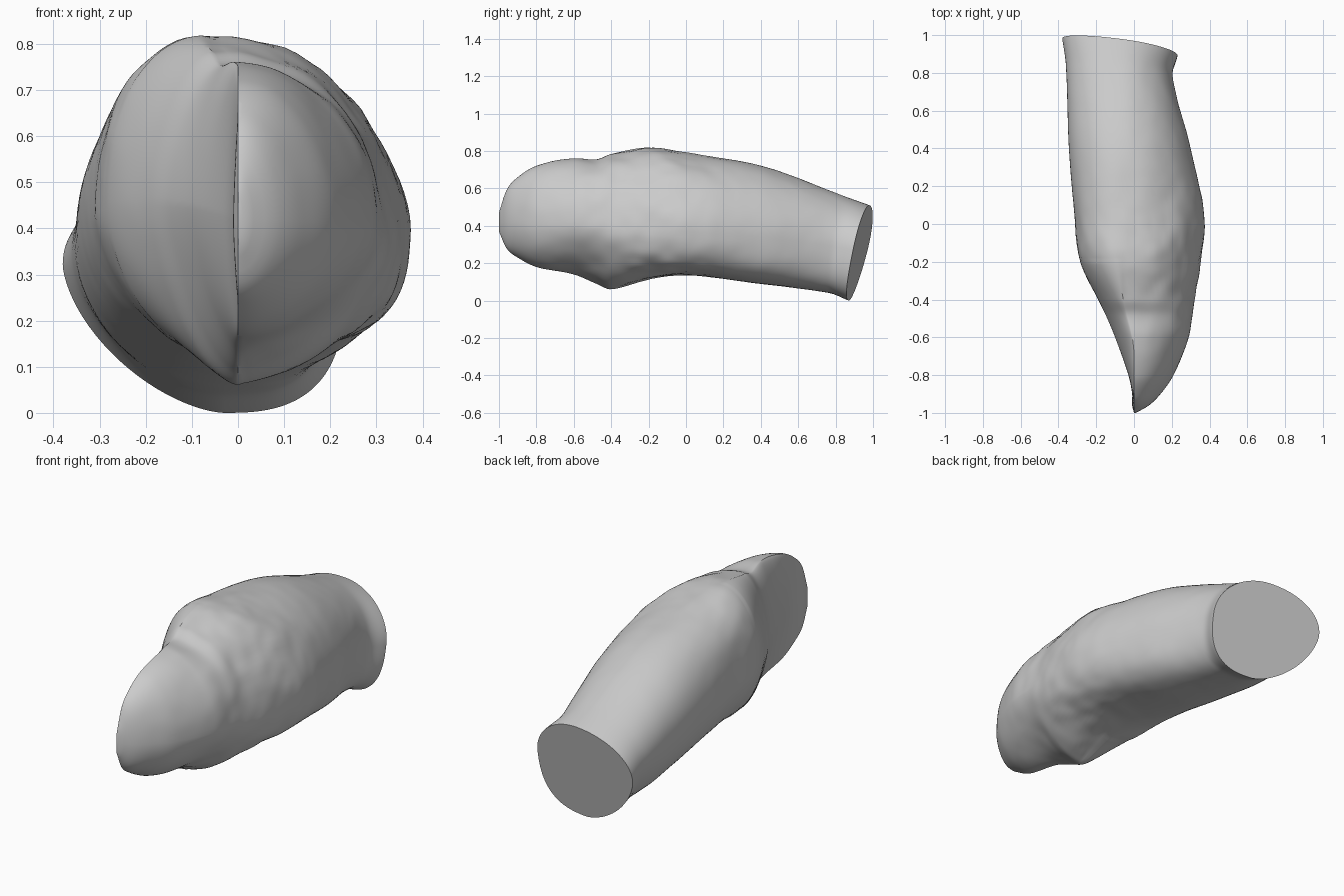
import bpy, bmesh, math
from mathutils import Vector, noise

if "Cube" in bpy.data.objects:
    bpy.data.objects.remove(bpy.data.objects["Cube"])

# Outline stations along the limb: y, x_left, x_right, z_bottom, z_top
STATIONS = [
    (-1.00, 0.00, 0.01, 0.37, 0.47),
    (-0.96, -0.01, 0.08, 0.28, 0.59),
    (-0.90, -0.01, 0.14, 0.23, 0.66),
    (-0.80, -0.03, 0.21, 0.18, 0.72),
    (-0.60, -0.10, 0.29, 0.14, 0.76),
    (-0.48, -0.15, 0.31, 0.09, 0.755),
    (-0.40, -0.19, 0.32, 0.06, 0.785),
    (-0.20, -0.285, 0.35, 0.11, 0.82),
    (0.00, -0.31, 0.375, 0.135, 0.79),
    (0.40, -0.345, 0.30, 0.09, 0.72),
    (0.80, -0.36, 0.205, 0.04, 0.56),
    (0.93, -0.38, 0.23, 0.00, 0.51),
]
ROWS, SIDES = 150, 96


def ramp(a, b, y):
    t = min(1, max(0, (y - a) / (b - a)))
    return t * t * (3 - 2 * t)


def hump(centre, width, y):
    return math.exp(-((y - centre) / width) ** 2)


def slope(i, k):
    a, b = STATIONS[max(i - 1, 0)], STATIONS[min(i + 1, len(STATIONS) - 1)]
    return (b[k] - a[k]) / (b[0] - a[0])


def outline(y):
    """Smooth interpolation between the stations."""
    i = max(j for j in range(len(STATIONS) - 1) if STATIONS[j][0] <= y + 1e-9)
    a, b = STATIONS[i], STATIONS[i + 1]
    h = b[0] - a[0]
    t = (y - a[0]) / h
    return [(2*t**3 - 3*t*t + 1) * a[k] + (3*t*t - 2*t**3) * b[k]
            + h * ((t**3 - 2*t*t + t) * slope(i, k) + (t**3 - t*t) * slope(i + 1, k))
            for k in range(1, 5)]


def ring_point(y, ang):
    xl, xr, zb, zt = outline(y)
    c, s = math.cos(ang), math.sin(ang)
    right, up = c >= 0, s >= 0
    # where the crown, keel and widest points sit
    xm = -0.06 * ramp(-0.7, -0.3, y) if up else -0.03 * ramp(0.3, 0.9, y)
    zm = 0.37 - 0.05 * y - 0.06 * max(0, y) ** 2 if right else 0.455 - 0.05 * y - 0.1 * y * y
    # roundness: 2 = ellipse, 1 = straight (flattened cut face, undercut belly)
    if not right:
        n = 1.45 + 0.65 * ramp(-0.6, 0.0, y)
        n += 0.3 * hump(-0.1, 0.3, y) if up else -0.5 * ramp(0.6, 0.93, y)
    elif up:
        n = 1.97 + 0.2 * hump(-0.48, 0.1, y)
    else:
        n = 1.9 + 0.8 * ramp(-0.5, 0.0, y) - 0.4 * hump(-0.5, 0.2, y)
    x = xm + ((xr if right else xl) - xm) * abs(c) ** (2 / n)
    z = zm + ((zt if up else zb) - zm) * abs(s) ** (2 / n)
    # lumpy flesh, strongest on the outer middle, absent on the cut faces
    amp = 0.003 + 0.011 * hump(-0.2, 0.3, y)
    amp *= min(1, (0.93 - y) / 0.15, (y + 1) / 0.15)
    amp *= 1 if right else (0.15 if y < -0.2 else 0.5)
    lump = noise.noise(Vector((x * 7, y * 4, z * 6))) + 0.4 * noise.noise(Vector((x * 16, y * 11, z * 13)))
    x += c * amp * lump
    z += s * amp * lump
    # lean the rear rings so the end cut is slanted
    w = max(0, (y - 0.2) / 0.73) ** 2
    return (x, y + w * (0.2 * (z - 0.26) - 0.13 * (x + 0.07)), z)


# limb: lofted skin closed with a flat slanted end and a narrow tip
bm = bmesh.new()
rings = []
for r in range(ROWS + 1):
    y = -1 + 1.93 * (r / ROWS)
    rings.append([bm.verts.new(ring_point(y, 2 * math.pi * k / SIDES)) for k in range(SIDES)])
for a, b in zip(rings, rings[1:]):
    for k in range(SIDES):
        m = (k + 1) % SIDES
        bm.faces.new((a[k], a[m], b[m], b[k]))
bm.faces.new(rings[0])
bm.faces.new(rings[-1])
bmesh.ops.recalc_face_normals(bm, faces=bm.faces)
mesh = bpy.data.meshes.new("limb_segment")
bm.to_mesh(mesh)
bm.free()
limb = bpy.data.objects.new("limb_segment", mesh)
bpy.context.collection.objects.link(limb)
bpy.context.view_layer.objects.active = limb
limb.select_set(True)
bpy.ops.object.shade_smooth_by_angle(angle=math.radians(35))
